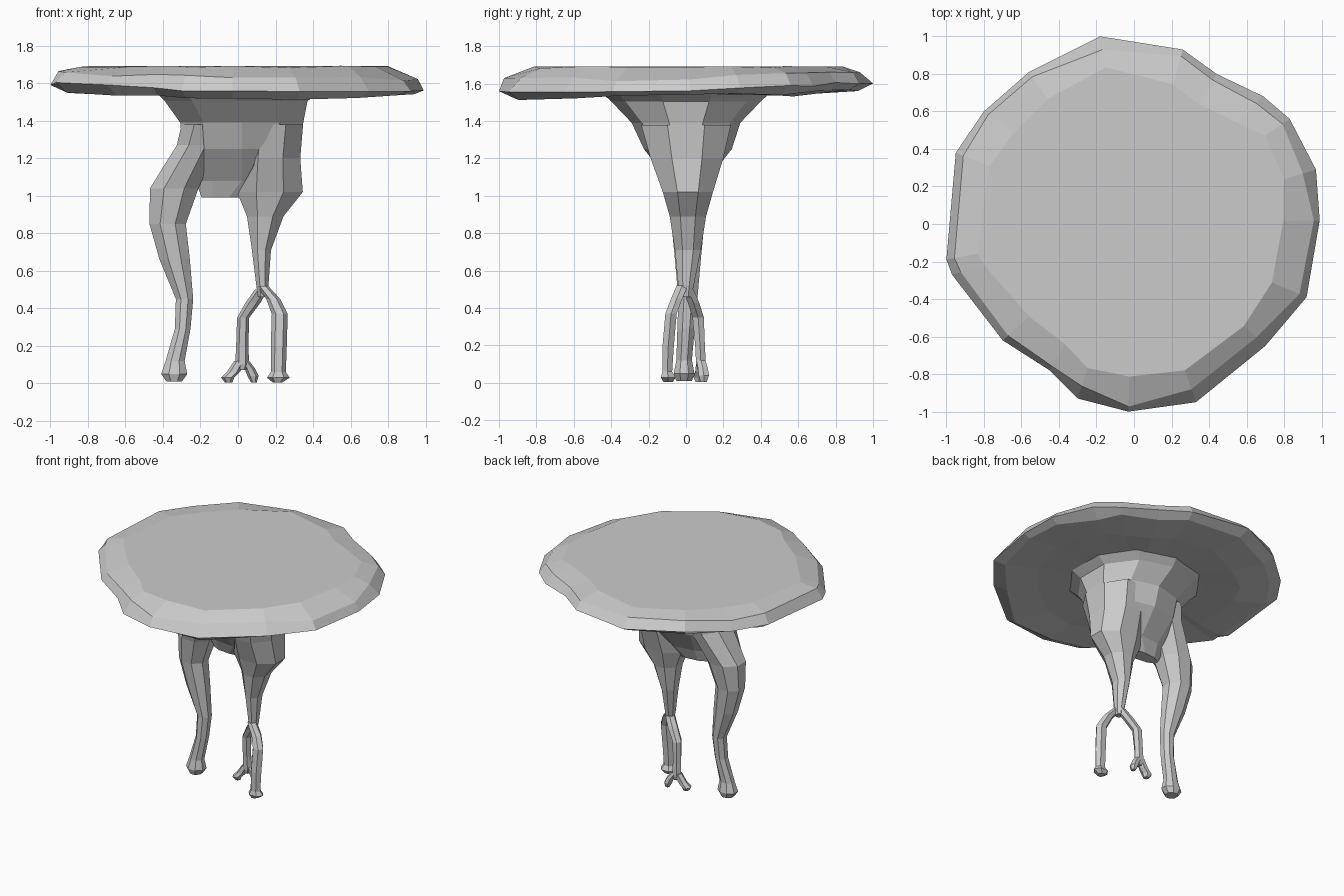
import bpy, bmesh, math, random

random.seed(4)
if "Cube" in bpy.data.objects:
    bpy.data.objects.remove(bpy.data.objects["Cube"])

grey = bpy.data.materials.new("plain grey")
grey.use_nodes = True
colour = (0.6, 0.6, 0.6, 1)
grey.diffuse_color = colour
grey.node_tree.nodes["Principled BSDF"].inputs["Base Color"].default_value = colour


def loft(name, rings):
    """Closed flat-shaded solid through rings of equal point count."""
    bm = bmesh.new()
    loops = [[bm.verts.new(p) for p in ring] for ring in rings]
    n = len(loops[0])
    for a, b in zip(loops, loops[1:]):
        for i in range(n):
            j = (i + 1) % n
            bm.faces.new((a[i], a[j], b[j], b[i]))
    bm.faces.new(loops[0])
    bm.faces.new(loops[-1])
    bmesh.ops.recalc_face_normals(bm, faces=bm.faces)
    mesh = bpy.data.meshes.new(name)
    bm.to_mesh(mesh)
    bm.free()
    mesh.materials.append(grey)
    obj = bpy.data.objects.new(name, mesh)
    bpy.context.collection.objects.link(obj)
    return obj


def limb(name, sections, sides, turn=0.0):
    """Tube through horizontal sections: x min, x max, y centre, y radius, z."""
    rings = []
    for x0, x1, y, ry, z in sections:
        angles = [math.tau * (i + turn) / sides for i in range(sides)]
        rings.append([((x0 + x1) / 2 + (x1 - x0) / 2 * math.cos(a),
                       y + ry * math.sin(a), z) for a in angles])
    return loft(name, rings)


# Irregular round top
outline = [(.99, .02), (.97, .29), (.83, .56), (.69, .68), (.44, .8), (.26, .93),
           (-.18, 1), (-.56, .81), (-.8, .6), (-.95, .38), (-1, -.19), (-.97, -.27),
           (-.7, -.62), (-.45, -.78), (-.3, -.93), (-.03, -1), (.33, -.95),
           (.7, -.65), (.92, -.39)]
rings = []
for scale, z, wobble in ((.45, 1.55, .004), (.7, 1.545, .015), (.93, 1.545, .012),
                         (1, 1.585, .012), (.95, 1.645, .012), (.82, 1.688, .006)):
    rings.append([])
    for x, y in outline:
        tilt = (.02 * y - .015 * x) if scale > .9 and z < 1.65 else 0
        s = scale if scale == 1 else scale + random.uniform(-.025, .025)
        rings[-1].append((x * s, y * s, z + tilt + random.uniform(-wobble, wobble)))
loft("round_top", rings)

# Flared trunk narrowing to a thin web between the legs
trunk = limb("trunk_and_legs", [
    (-.47, .47, 0, .46, 1.56), (-.41, .39, 0, .4, 1.505), (-.325, .365, 0, .29, 1.39),
    (-.31, .35, .01, .235, 1.25), (-.24, .28, .01, .1, 1.08),
    (-.2, .1, .01, .05, .99)], 10, .5)

# Single bent leg
single_leg = limb("single_leg", [
    (-.31, -.06, 0, .24, 1.38), (-.335, -.1, .005, .2, 1.27), (-.48, -.2, .01, .13, 1.04),
    (-.48, -.27, .01, .095, .85), (-.425, -.25, .01, .075, .66),
    (-.335, -.235, .01, .055, .45), (-.34, -.25, .0, .05, .29),
    (-.39, -.28, -.01, .045, .12), (-.415, -.265, -.01, .06, .05),
    (-.385, -.295, -.01, .045, .01)], 8, .5)

# Forked leg with its two branches
forked_leg = limb("forked_leg", [
    (.02, .36, 0, .26, 1.38), (.0, .345, .005, .21, 1.2), (-.02, .36, .01, .145, 1.02),
    (.04, .25, .01, .105, .89), (.07, .18, .01, .075, .71),
    (.095, .165, .0, .045, .52), (.105, .155, 0, .03, .46)], 8, .5)
front_branch = limb("front_branch", [
    (.1, .16, -.02, .035, .52), (.15, .225, -.05, .035, .45), (.18, .265, -.08, .035, .37),
    (.175, .26, -.095, .035, .2), (.175, .255, -.1, .03, .06),
    (.155, .275, -.095, .045, .03), (.185, .235, -.095, .03, .005)], 6)
back_branch = limb("back_branch", [
    (.09, .16, .01, .035, .5), (.04, .12, .04, .035, .43), (-.005, .06, .065, .035, .35),
    (-.01, .055, .075, .03, .2), (-.015, .06, .08, .03, .1), (.005, .04, .08, .02, .07)], 6)
toes = [
    limb("inner_toe", [(-.02, .04, .08, .028, .12), (-.06, .01, .075, .03, .06),
                       (-.09, -.02, .07, .035, .03), (-.07, -.03, .07, .02, .005)], 6),
    limb("outer_toe", [(.005, .06, .08, .028, .12), (.035, .09, .09, .03, .08),
                       (.05, .11, .095, .032, .04), (.07, .1, .095, .018, .005)], 6)]

# Fuse the support into one body
bpy.context.view_layer.objects.active = trunk
for part in (single_leg, forked_leg, front_branch, back_branch, *toes):
    mod = trunk.modifiers.new("fuse", 'BOOLEAN')
    mod.operation, mod.solver, mod.object = 'UNION', 'EXACT', part
    bpy.ops.object.modifier_apply(modifier=mod.name)
    bpy.data.objects.remove(part)
